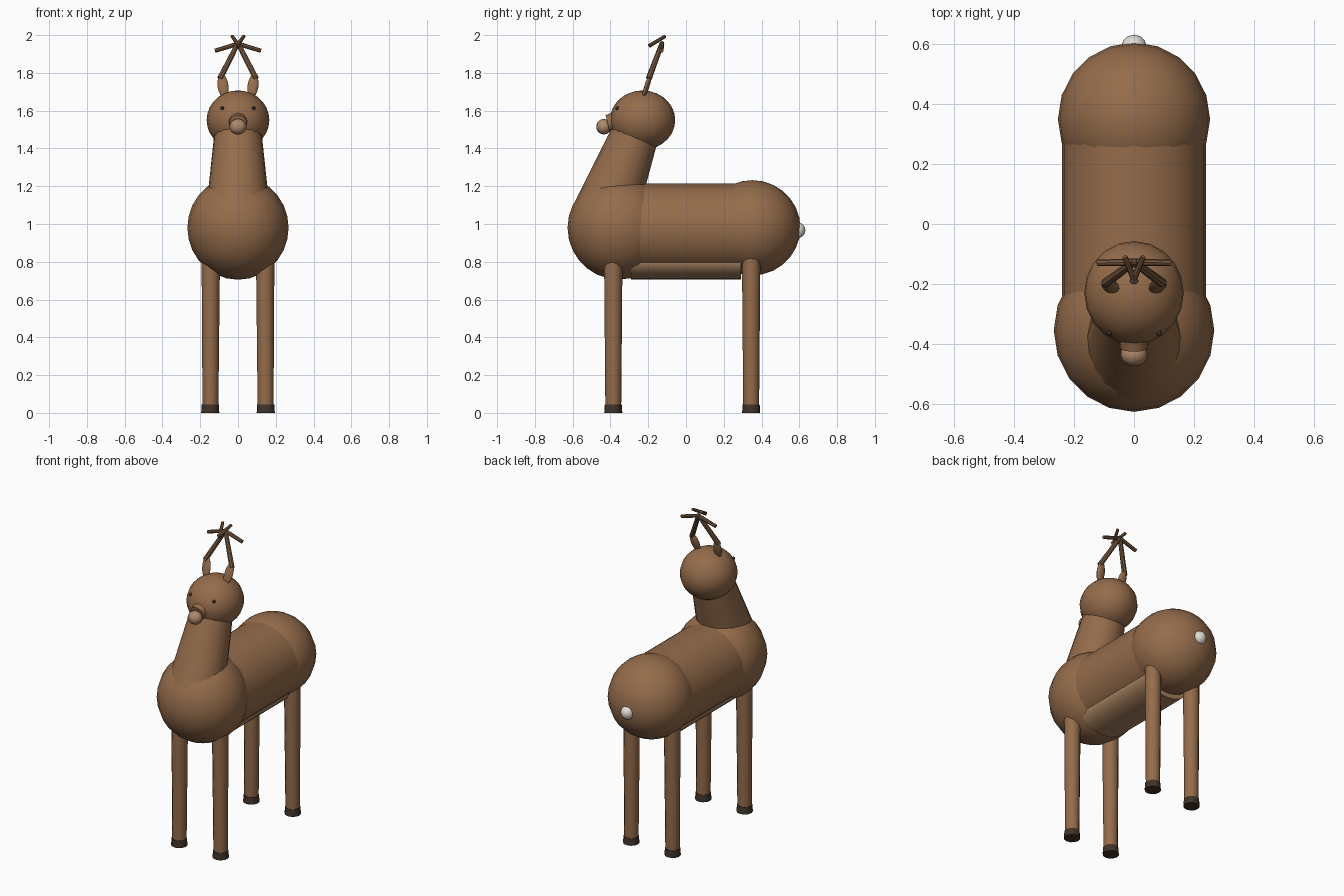
import bpy, math
from mathutils import Vector

if "Cube" in bpy.data.objects:
    bpy.data.objects.remove(bpy.data.objects["Cube"])


def material(name, r, g, b):
    m = bpy.data.materials.new(name)
    m.diffuse_color = (r, g, b, 1)
    m.use_nodes = True
    m.node_tree.nodes["Principled BSDF"].inputs["Base Color"].default_value = m.diffuse_color
    return m


FUR = material("fur", 0.30, 0.15, 0.07)
BELLY = material("belly_fur", 0.37, 0.21, 0.11)
HORN = material("horn", 0.19, 0.10, 0.05)
NOSE = material("nose_tan", 0.42, 0.25, 0.14)
HOOF = material("hoof_dark", 0.05, 0.033, 0.022)
WHITE = material("tail_white", 0.75, 0.72, 0.66)


def finish(name, mat):
    ob = bpy.context.object
    ob.name = name
    ob.data.materials.append(mat)
    bpy.ops.object.transform_apply(location=False, rotation=True, scale=True)
    bpy.ops.object.shade_smooth_by_angle(angle=math.radians(40))
    return ob


def ball(name, loc, radii, mat, seg=20, rings=14, rot=(0, 0, 0)):
    bpy.ops.mesh.primitive_uv_sphere_add(segments=seg, ring_count=rings, radius=1, location=loc, rotation=rot)
    bpy.context.object.scale = radii
    return finish(name, mat)


def rod(name, a, b, r1, r2, mat, seg=12, scale=(1, 1)):
    """Tapered cylinder from point a to point b."""
    a, b = Vector(a), Vector(b)
    d = b - a
    bpy.ops.mesh.primitive_cone_add(vertices=seg, radius1=r1, radius2=r2, depth=d.length,
                                    location=(a + b) / 2, rotation=d.to_track_quat('Z', 'Y').to_euler())
    bpy.context.object.scale = (scale[0], scale[1], 1)
    return finish(name, mat)


# Trunk
rod("body", (0, -0.36, 0.975), (0, 0.36, 0.975), 0.24, 0.24, FUR, 24)
ball("chest", (0, -0.355, 0.98), (0.268, 0.272, 0.274), FUR)
ball("rump", (0, 0.35, 0.98), (0.254, 0.256, 0.252), FUR)
rod("belly", (0, -0.29, 0.80), (0, 0.29, 0.80), 1, 1, BELLY, 16, (0.16, 0.095))
ball("tail", (0, 0.592, 0.967), (0.042, 0.04, 0.042), WHITE, 12, 8)

# Neck and head
rod("neck", (0, -0.425, 1.065), (0, -0.26, 1.50), 0.17, 0.123, FUR, 20)
ball("head", (0, -0.23, 1.55), (0.166, 0.173, 0.157), FUR)
rod("muzzle", (0, -0.30, 1.56), (0, -0.415, 1.532), 0.06, 0.046, FUR, 16)
ball("nose", (0, -0.435, 1.515), (0.045, 0.04, 0.041), NOSE, 16, 10)

# Paired parts
for side, s in (("right", 1), ("left", -1)):
    ball(f"eye_{side}", (0.083 * s, -0.363, 1.613), (0.01, 0.01, 0.01), HOOF, 8, 6)
    ball(f"ear_{side}", (0.079 * s, -0.207, 1.73), (0.029, 0.014, 0.068), FUR, 12, 8,
         (math.radians(-18), math.radians(8) * s, 0))
    # Antler beam with two tines
    rod(f"antler_{side}", (0.095 * s, -0.197, 1.77), (0, -0.127, 1.957), 0.016, 0.013, HORN, 8)
    rod(f"side_tine_{side}", (-0.01 * s, -0.127, 1.957), (0.122 * s, -0.13, 1.917), 0.012, 0.011, HORN, 8)
    rod(f"top_tine_{side}", (-0.005 * s, -0.195, 1.943), (0.031 * s, -0.11, 1.994), 0.011, 0.009, HORN, 8)
    # Legs with hooves
    for end, y in (("front", -0.385), ("back", 0.345)):
        rod(f"{end}_leg_{side}", (0.146 * s, y, 0.03), (0.144 * s, y, 0.85), 0.042, 0.049, FUR, 12)
        rod(f"{end}_hoof_{side}", (0.147 * s, y, 0), (0.147 * s, y, 0.045), 0.048, 0.045, HOOF, 12)
